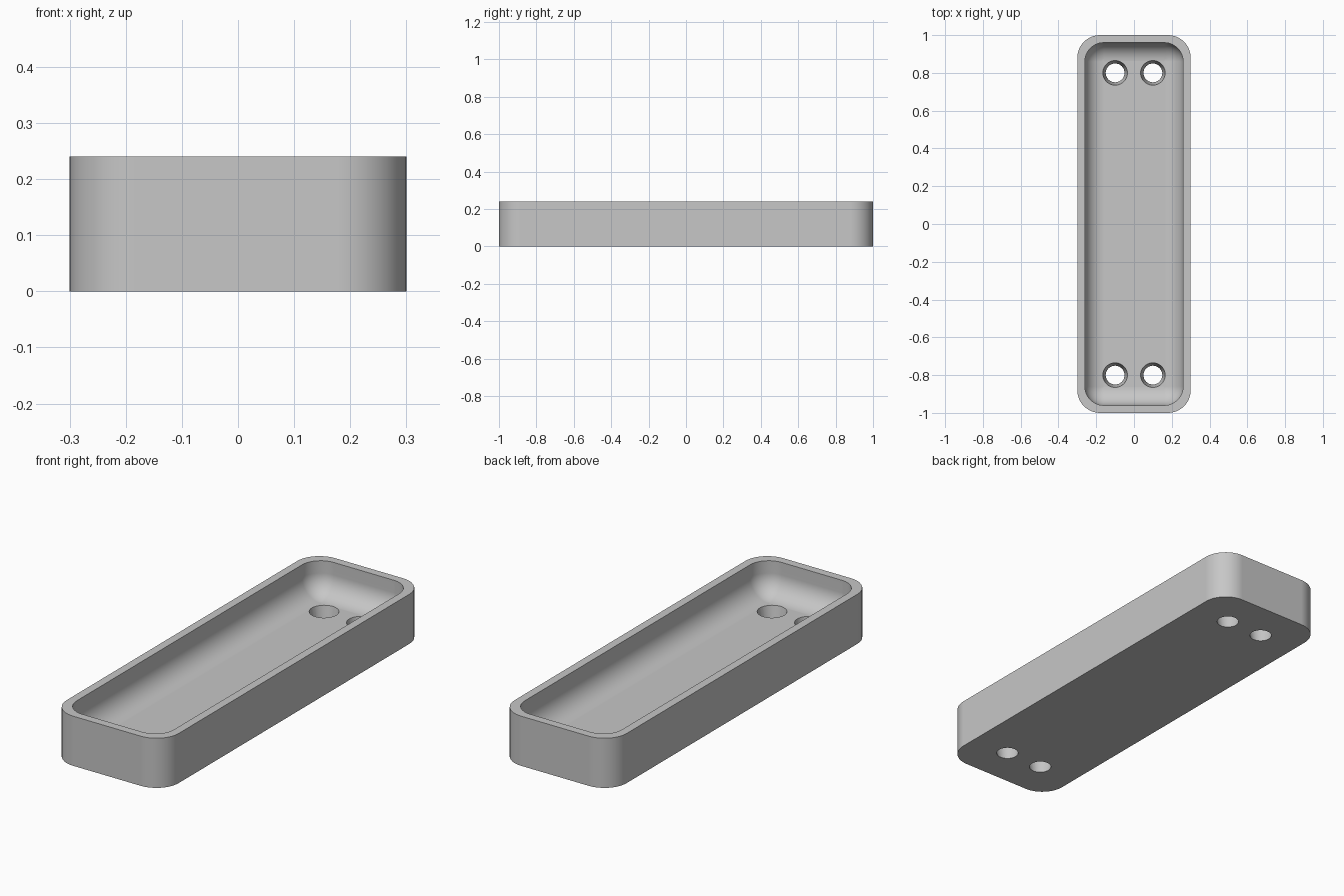
import bpy, bmesh, math

cube = bpy.data.objects.get("Cube")
if cube:
    bpy.data.objects.remove(cube, do_unlink=True)

HALF_X, HALF_Y, HEIGHT = 0.3, 1.0, 0.24
OUTER_R, INNER_R, WALL, FLOOR = 0.12, 0.1, 0.04, 0.08
CORNER_STEPS, FILLET_STEPS = 12, 10

grey = bpy.data.materials.new("plain grey")
grey.use_nodes = True
colour = (0.57, 0.57, 0.57, 1)
grey.diffuse_color = colour
grey.node_tree.nodes["Principled BSDF"].inputs["Base Color"].default_value = colour


def rounded_loop(bm, hx, hy, radius, z):
    """Ring of vertices around a rounded rectangle."""
    ring = []
    for quarter, (sx, sy) in enumerate([(1, 1), (-1, 1), (-1, -1), (1, -1)]):
        for i in range(CORNER_STEPS + 1):
            a = (quarter + i / CORNER_STEPS) * math.pi / 2
            ring.append(bm.verts.new((sx * (hx - radius) + radius * math.cos(a),
                                      sy * (hy - radius) + radius * math.sin(a), z)))
    return ring


# Tray shell: outer wall, rim, inner wall, then a rounded fillet to the floor
bm = bmesh.new()
rings = [rounded_loop(bm, HALF_X, HALF_Y, OUTER_R, z) for z in (0, HEIGHT)]
ix, iy = HALF_X - WALL, HALF_Y - WALL
rings.append(rounded_loop(bm, ix, iy, INNER_R, HEIGHT))
for i in range(FILLET_STEPS + 1):
    a = i / FILLET_STEPS * math.pi / 2
    inset = min(INNER_R * (1 - math.cos(a)), INNER_R - 0.002)
    rings.append(rounded_loop(bm, ix - inset, iy - inset, INNER_R - inset,
                              FLOOR + INNER_R * (1 - math.sin(a))))
for low, high in zip(rings, rings[1:]):
    for i in range(len(low)):
        j = (i + 1) % len(low)
        bm.faces.new((low[i], low[j], high[j], high[i]))
bm.faces.new(rings[0][::-1])
bm.faces.new(rings[-1])
bmesh.ops.recalc_face_normals(bm, faces=bm.faces)
mesh = bpy.data.meshes.new("tray")
bm.to_mesh(mesh)
bm.free()
mesh.materials.append(grey)
tray = bpy.data.objects.new("tray", mesh)
bpy.context.collection.objects.link(tray)

# Tapered screw holes, a pair at each end
bm = bmesh.new()
for x in (-0.1, 0.1):
    for y in (-0.8, 0.8):
        made = bmesh.ops.create_cone(bm, cap_ends=True, segments=40,
                                     radius1=0.046, radius2=0.069, depth=0.12)
        bmesh.ops.translate(bm, verts=made["verts"], vec=(x, y, 0.04))
cut_mesh = bpy.data.meshes.new("hole_cutter")
bm.to_mesh(cut_mesh)
bm.free()
cut_mesh.materials.append(grey)
cutter = bpy.data.objects.new("hole_cutter", cut_mesh)
bpy.context.collection.objects.link(cutter)
cutter.hide_render = True

bpy.ops.object.select_all(action="DESELECT")
tray.select_set(True)
bpy.context.view_layer.objects.active = tray
cut = tray.modifiers.new("screw_holes", "BOOLEAN")
cut.operation, cut.solver, cut.object = "DIFFERENCE", "EXACT", cutter
bpy.ops.object.modifier_apply(modifier=cut.name)
bpy.data.objects.remove(cutter, do_unlink=True)

# Smooth curves with crisp rim and hole edges
bpy.ops.object.shade_smooth_by_angle(angle=math.radians(35))
tray.modifiers.new("even_shading", "WEIGHTED_NORMAL").keep_sharp = True
